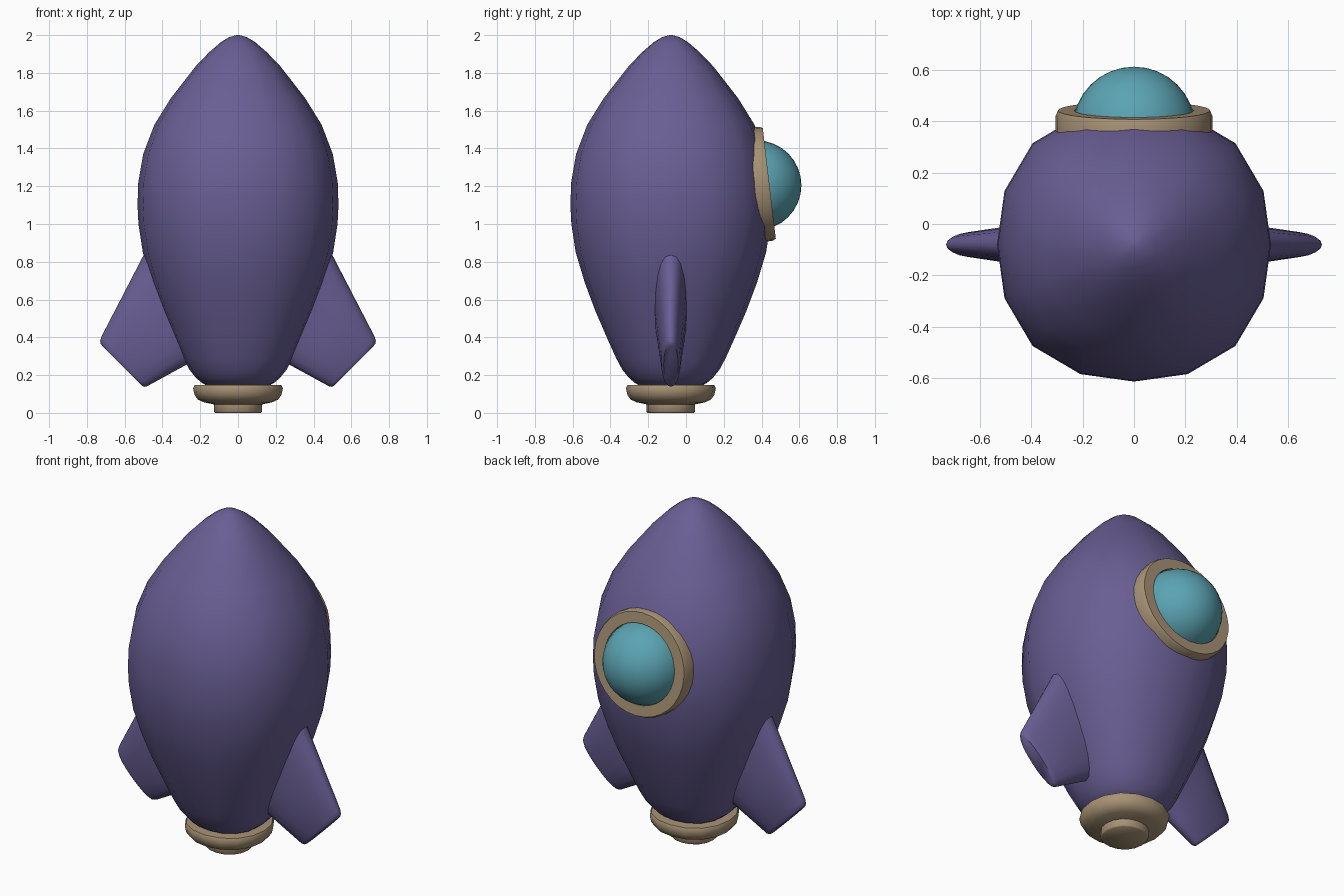
import bpy, bmesh, math
from mathutils import Vector, Matrix

if "Cube" in bpy.data.objects:
    bpy.data.objects.remove(bpy.data.objects["Cube"])

AXIS_Y = -0.08


def material(name, color):
    m = bpy.data.materials.new(name)
    m.diffuse_color = (*color, 1)
    m.use_nodes = True
    m.node_tree.nodes["Principled BSDF"].inputs["Base Color"].default_value = m.diffuse_color
    return m


purple = material("purple_paint", (0.14, 0.113, 0.295))
tan = material("tan_trim", (0.39, 0.29, 0.18))
teal = material("teal_glass", (0.105, 0.37, 0.45))


def finish(name, bm, mat, angle):
    bmesh.ops.remove_doubles(bm, verts=bm.verts, dist=1e-5)
    bmesh.ops.recalc_face_normals(bm, faces=bm.faces)
    me = bpy.data.meshes.new(name)
    bm.to_mesh(me)
    bm.free()
    ob = bpy.data.objects.new(name, me)
    bpy.context.collection.objects.link(ob)
    me.materials.append(mat)
    bpy.ops.object.select_all(action='DESELECT')
    ob.select_set(True)
    bpy.context.view_layer.objects.active = ob
    bpy.ops.object.shade_smooth_by_angle(angle=math.radians(angle))
    return ob


def bridge(bm, a, b):
    n = len(a)
    for i in range(n):
        bm.faces.new((a[i], a[(i + 1) % n], b[(i + 1) % n], b[i]))


def lathe(name, profile, sides, mat, matrix, angle=40, closed=False, square=0.0):
    """Revolve (radius, height) points around local z; square swells the diagonals."""
    bm = bmesh.new()
    rings = []
    for r, z in profile:
        ring = []
        for i in range(sides):
            a = 2 * math.pi * i / sides
            k = r * (1 + square * math.sin(2 * a) ** 2)
            ring.append(bm.verts.new((k * math.cos(a), k * math.sin(a), z)))
        rings.append(ring)
    for a, b in zip(rings, rings[1:]):
        bridge(bm, a, b)
    if closed:
        bridge(bm, rings[-1], rings[0])
    else:
        bm.faces.new(rings[0])
        bm.faces.new(rings[-1])
    bm.transform(matrix)
    return finish(name, bm, mat, angle)


upright = Matrix.Translation((0, AXIS_Y, 0))

# Hull, very slightly squarish in plan
lathe("hull", [(0.15, 0.14), (0.19, 0.158), (0.222, 0.185), (0.258, 0.23),
               (0.29, 0.29), (0.335, 0.39), (0.4, 0.54), (0.456, 0.69),
               (0.504, 0.85), (0.527, 1.0), (0.532, 1.1), (0.528, 1.22),
               (0.502, 1.37), (0.443, 1.525), (0.355, 1.667),
               (0.224, 1.835), (0.152, 1.91), (0.09, 1.963),
               (0.045, 1.99), (0.008, 2.0)],
      16, purple, upright, 60, square=0.047)

# Engine collar and nozzle
lathe("engine_collar", [(0.122, 0.0), (0.128, 0.006), (0.128, 0.045),
                        (0.18, 0.056), (0.212, 0.07), (0.23, 0.095),
                        (0.238, 0.13), (0.23, 0.147), (0.15, 0.15)],
      16, tan, upright, 60, square=0.03)


# Fins: rounded slab lofted from the root line inside the hull to the tip edge
def fin(name, side):
    bm = bmesh.new()
    top0, low0 = Vector((0.43, 0.97)), Vector((0.20, 0.295))
    top1, low1 = Vector((0.738, 0.375)), Vector((0.498, 0.132))
    loops = []
    for t, s in ((0, 1), (0.5, 1), (0.95, 1), (0.985, 0.97), (1, 0.9)):
        top, low = top0.lerp(top1, t), low0.lerp(low1, t)
        mid, half = (top + low) / 2, (top - low) / 2 * s
        thick = (0.095 + (0.048 - 0.095) * t) * (s if s == 1 else s - 0.1)
        loop = []
        for i in range(20):
            a = 2 * math.pi * i / 20
            c, d = math.cos(a), math.sin(a)
            p = mid + half * math.copysign(abs(c) ** 0.9, c)
            y = AXIS_Y + thick * math.copysign(abs(d) ** 0.9, d)
            loop.append(bm.verts.new((side * p.x, y, p.y)))
        loops.append(loop)
    for a, b in zip(loops, loops[1:]):
        bridge(bm, a, b)
    bm.faces.new(loops[0])
    bm.faces.new(loops[-1])
    finish(name, bm, purple, 50)


fin("fin_right", 1)
fin("fin_left", -1)

# Porthole on the back, tilted slightly upward with the hull
tilt = (Matrix.Translation((0, 0.441, 1.215))
        @ Matrix.Rotation(math.radians(-90 + 6.7), 4, 'X'))
lathe("porthole_rim", [(0.232, -0.09), (0.304, -0.09), (0.304, -0.02),
                       (0.295, 0.0), (0.232, 0.0)],
      32, tan, tilt, 50, closed=True)

# Glass dome
bm = bmesh.new()
bmesh.ops.create_uvsphere(bm, u_segments=32, v_segments=16, radius=0.238,
                          matrix=Matrix.Translation((0, 0.373, 1.205))
                          @ Matrix.Rotation(math.radians(-90), 4, 'X'))
finish("glass_dome", bm, teal, 60)
